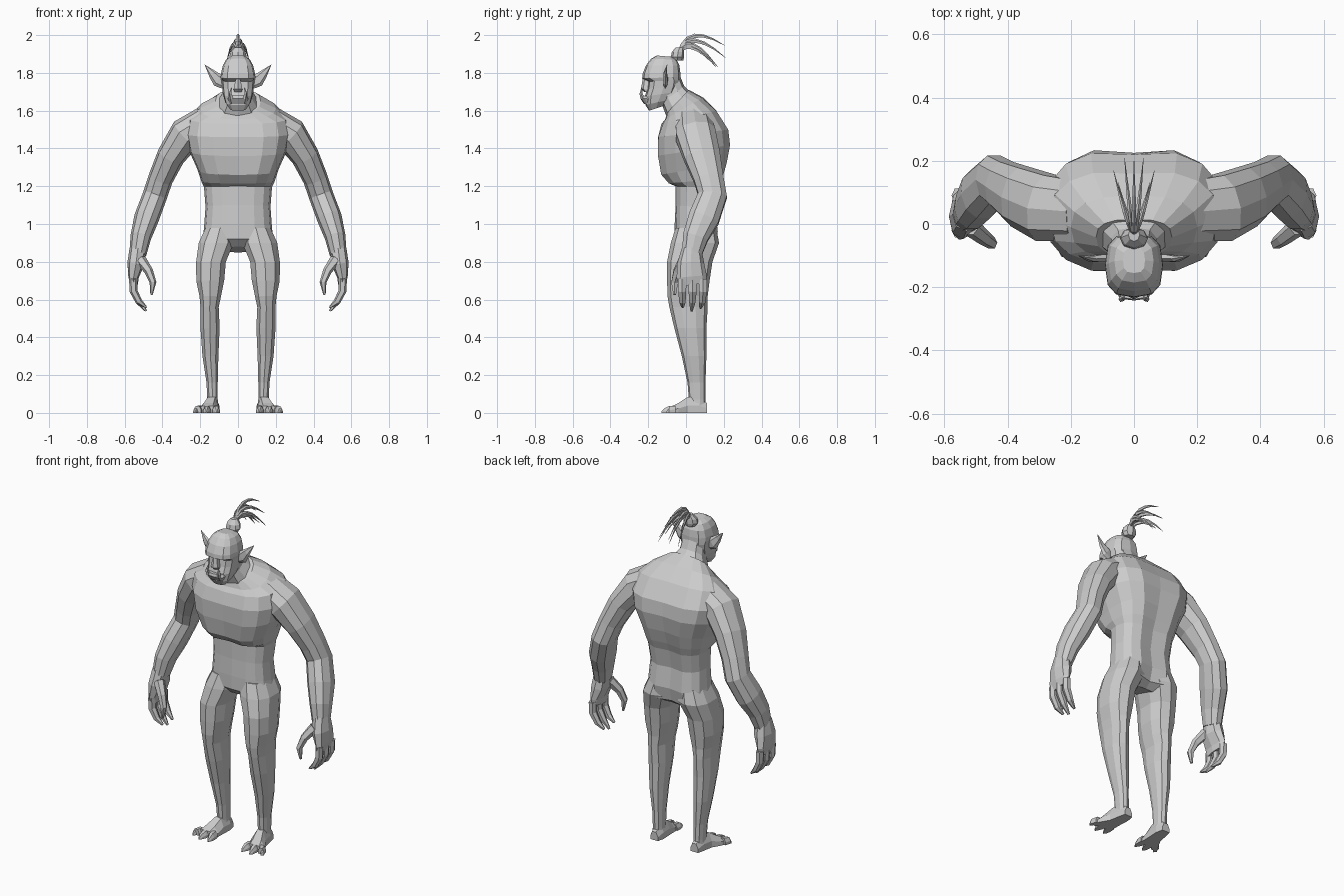
import bpy, bmesh, math
from mathutils import Vector

skin = bpy.data.materials.new("grey_skin")
skin.diffuse_color = (0.6, 0.6, 0.6, 1)


def spow(v, e):
    return math.copysign(abs(v) ** e, v)


def loft(name, ring_sets, mirror=False):
    """Skin one or more lists of rings into a closed flat-shaded object."""
    bm = bmesh.new()
    for rings in ring_sets:
        loops = [[bm.verts.new(p) for p in r] for r in rings]
        n = len(loops[0])
        for a, b in zip(loops, loops[1:]):
            for i in range(n):
                j = (i + 1) % n
                bm.faces.new((a[i], a[j], b[j], b[i]))
        bm.faces.new(loops[0][::-1])
        bm.faces.new(loops[-1])
    bmesh.ops.recalc_face_normals(bm, faces=bm.faces)
    me = bpy.data.meshes.new(name)
    bm.to_mesh(me)
    bm.free()
    ob = bpy.data.objects.new(name, me)
    bpy.context.collection.objects.link(ob)
    me.materials.append(skin)
    if mirror:
        m = ob.modifiers.new("mirror", 'MIRROR')
        m.use_mirror_merge = False
    return ob


def level(zf, zb, w, yf, yb, xc=0, n=16, e=0.75, gf=0, gb=0):
    """Horizontal ring: front/back heights, half width, front/back y, centre grooves."""
    pts = []
    for i in range(n):
        a = 2 * math.pi * i / n - math.pi / 2
        x, s = w * spow(math.cos(a), e), spow(math.sin(a), e)
        y = (yf + yb) / 2 + s * (yb - yf) / 2
        if i == 0:
            y += gf
        if i == n // 2:
            y -= gb
        pts.append(Vector((xc + x, y, (zf + zb) / 2 + s * (zb - zf) / 2)))
    return pts


def tube(path, n=8, e=0.9, ref=(0, 1, 0)):
    """Rings along a path of (x, y, z, side radius, depth radius)."""
    ps = [Vector(p[:3]) for p in path]
    rings = []
    for k, p in enumerate(path):
        t = (ps[min(k + 1, len(ps) - 1)] - ps[max(k - 1, 0)]).normalized()
        u = Vector(ref).cross(t).normalized()
        v = t.cross(u)
        rings.append([ps[k] + u * p[3] * spow(math.cos(a), e) + v * p[4] * spow(math.sin(a), e)
                      for a in (2 * math.pi * i / n for i in range(n))])
    return rings


# Torso with pectoral shelf, spine groove and sloping shoulders
loft("torso", [[level(*r[:5], gf=r[5], gb=r[6]) for r in (
    (0.88, 0.85, 0.09, -0.02, 0.10, 0, 0),
    (0.92, 0.88, 0.19, -0.06, 0.165, 0, 0.03),
    (1.00, 0.96, 0.18, -0.06, 0.175, 0, 0.02),
    (1.10, 1.08, 0.172, -0.055, 0.16, 0, 0.02),
    (1.20, 1.19, 0.18, -0.055, 0.18, 0, 0.02),
    (1.215, 1.24, 0.195, -0.10, 0.20, 0.02, 0.02),
    (1.26, 1.32, 0.215, -0.142, 0.225, 0.02, 0.02),
    (1.36, 1.42, 0.26, -0.16, 0.245, 0.02, 0.02),
    (1.46, 1.50, 0.28, -0.158, 0.235, 0.01, 0.015),
    (1.53, 1.60, 0.265, -0.13, 0.17, 0, 0.01),
    (1.555, 1.67, 0.20, -0.11, 0.09, 0, 0),
    (1.59, 1.71, 0.12, -0.10, 0.015, 0, 0))]])

# Neck leaning forward into the head
loft("neck", [[level(*r, n=10) for r in (
    (1.56, 1.69, 0.115, -0.10, 0.03), (1.64, 1.73, 0.075, -0.13, -0.01),
    (1.70, 1.78, 0.07, -0.15, -0.03))]])

# Head with heavy brow, recessed eyes and strong jaw
loft("head", [[level(*r, n=12, e=0.7) for r in (
    (1.60, 1.625, 0.045, -0.195, -0.12),
    (1.63, 1.66, 0.068, -0.215, -0.08),
    (1.675, 1.70, 0.08, -0.218, -0.045),
    (1.715, 1.73, 0.084, -0.205, -0.035),
    (1.755, 1.76, 0.088, -0.20, -0.03),
    (1.77, 1.78, 0.092, -0.232, -0.03),
    (1.795, 1.80, 0.09, -0.23, -0.03),
    (1.84, 1.84, 0.08, -0.212, -0.035),
    (1.875, 1.87, 0.062, -0.185, -0.05),
    (1.892, 1.885, 0.035, -0.155, -0.075))]])
loft("nose", [[level(*r, n=6) for r in (
    (1.70, 1.70, 0.022, -0.222, -0.18), (1.715, 1.71, 0.026, -0.238, -0.18),
    (1.775, 1.77, 0.012, -0.228, -0.18))]])
loft("lower_lip", [[level(*r, n=10, e=0.6) for r in (
    (1.635, 1.64, 0.045, -0.222, -0.15), (1.665, 1.66, 0.058, -0.242, -0.15),
    (1.68, 1.675, 0.05, -0.238, -0.15))]])
loft("tusk", [tube(((0.036, -0.23, 1.665, 0.011, 0.011), (0.040, -0.238, 1.69, 0.009, 0.009),
                    (0.034, -0.234, 1.725, 0.001, 0.001)), 5)], True)

# Pointed ears sweeping out and up
loft("ear", [tube(((0.075, -0.11, 1.745, 0.03, 0.010), (0.105, -0.108, 1.76, 0.035, 0.014),
                   (0.135, -0.11, 1.795, 0.022, 0.010), (0.176, -0.10, 1.843, 0.001, 0.001)),
                  6)], True)

# Bound topknot and its drooping locks
loft("hair_tie", [[level(*r, n=8, e=1) for r in (
    (1.865, 1.865, 0.03, -0.075, -0.015), (1.885, 1.885, 0.045, -0.08, -0.01),
    (1.91, 1.91, 0.04, -0.075, -0.01), (1.935, 1.935, 0.018, -0.055, -0.012))]])


def lock(x, y, z, top, w):
    a, c, b = Vector((0, -0.04, 1.90)), Vector((x * 0.4, 0.01, top)), Vector((x, y, z))
    path = []
    for k in range(7):
        t = k / 6
        p = a * (1 - t) ** 2 + c * 2 * t * (1 - t) + b * t * t
        r = w * (0.45 + 0.55 * math.sin(math.pi * t)) * (1 - t ** 3) + 0.001
        path.append((*p, r, r * 0.6))
    return tube(path, 5, 1, (1, 0, 0.01))


locks = [lock(0, 0.205, 1.945, 2.068, 0.013), lock(0, 0.16, 1.83, 2.02, 0.014)]
for s in (-1, 1):
    locks += [lock(0.03 * s, 0.21, 1.88, 2.05, 0.013), lock(0.065 * s, 0.17, 1.83, 2.03, 0.012),
              lock(0.05 * s, 0.13, 1.86, 1.99, 0.012)]
loft("hair_locks", locks)

# Long arms, elbows set back
loft("arm", [tube((
    (0.17, 0.04, 1.535, 0.09, 0.10), (0.275, 0.05, 1.475, 0.092, 0.11),
    (0.355, 0.085, 1.36, 0.075, 0.10), (0.41, 0.12, 1.24, 0.066, 0.082),
    (0.44, 0.14, 1.15, 0.065, 0.08), (0.485, 0.095, 1.03, 0.066, 0.085),
    (0.515, 0.05, 0.93, 0.055, 0.07), (0.53, 0.03, 0.84, 0.045, 0.055)), 10)], True)

# Hand: cupped palm, three curled fingers and a thumb
hand = [tube(((0.53, 0.03, 0.87, 0.044, 0.052), (0.54, 0.025, 0.79, 0.046, 0.072),
              (0.553, 0.03, 0.72, 0.028, 0.08), (0.55, 0.035, 0.68, 0.02, 0.07)), 8)]
for y, tip in ((-0.02, 0.56), (0.035, 0.54), (0.09, 0.555)):
    hand.append(tube(((0.555, y, 0.71, 0.022, 0.025), (0.553, y, 0.645, 0.021, 0.024),
                      (0.525, y * 0.95, 0.59, 0.018, 0.019),
                      (0.487, y * 0.85, tip, 0.006, 0.007)), 6))
hand.append(tube(((0.515, -0.01, 0.81, 0.03, 0.03), (0.472, -0.045, 0.75, 0.023, 0.024),
                  (0.45, -0.06, 0.69, 0.018, 0.02), (0.458, -0.06, 0.625, 0.006, 0.008)), 6))
loft("hand", hand, True)

# Legs: z, centre x, half width, front y, back y
loft("leg", [[level(z, z, w, yf, yb, xc, 10, 0.85) for z, xc, w, yf, yb in (
    (0.98, 0.095, 0.08, -0.055, 0.16), (0.90, 0.115, 0.097, -0.08, 0.175),
    (0.80, 0.143, 0.082, -0.10, 0.14), (0.70, 0.147, 0.077, -0.10, 0.125),
    (0.62, 0.147, 0.06, -0.098, 0.115), (0.56, 0.15, 0.05, -0.088, 0.115),
    (0.45, 0.148, 0.053, -0.062, 0.108), (0.30, 0.146, 0.044, -0.022, 0.108),
    (0.16, 0.137, 0.031, 0.008, 0.103), (0.07, 0.135, 0.029, 0.015, 0.102),
    (0.02, 0.135, 0.031, 0.01, 0.105))]], True)


# Feet: flat-bottomed sections along y, with splayed clawed toes
def sole(y, xc, w, h, lift=0.0):
    return [Vector((xc + dx * w, y, lift + dz * h)) for dx, dz in (
        (-1, 0), (1, 0), (1, 0.45), (0.5, 1), (-0.5, 1), (-1, 0.45))]


foot = [[sole(*s) for s in ((0.112, 0.133, 0.025, 0.05), (0.07, 0.133, 0.034, 0.085),
                            (0.01, 0.14, 0.038, 0.085), (-0.04, 0.155, 0.052, 0.052),
                            (-0.075, 0.163, 0.058, 0.036))]]
for x, tx, ty in ((0.118, 0.112, -0.125), (0.162, 0.168, -0.13), (0.203, 0.225, -0.105)):
    foot.append([sole(-0.055, x, 0.021, 0.038), sole(-0.09, x * 0.5 + tx * 0.5, 0.019, 0.036),
                 sole(ty + 0.015, tx, 0.012, 0.024), sole(ty, tx, 0.003, 0.008)])
loft("foot", foot, True)
